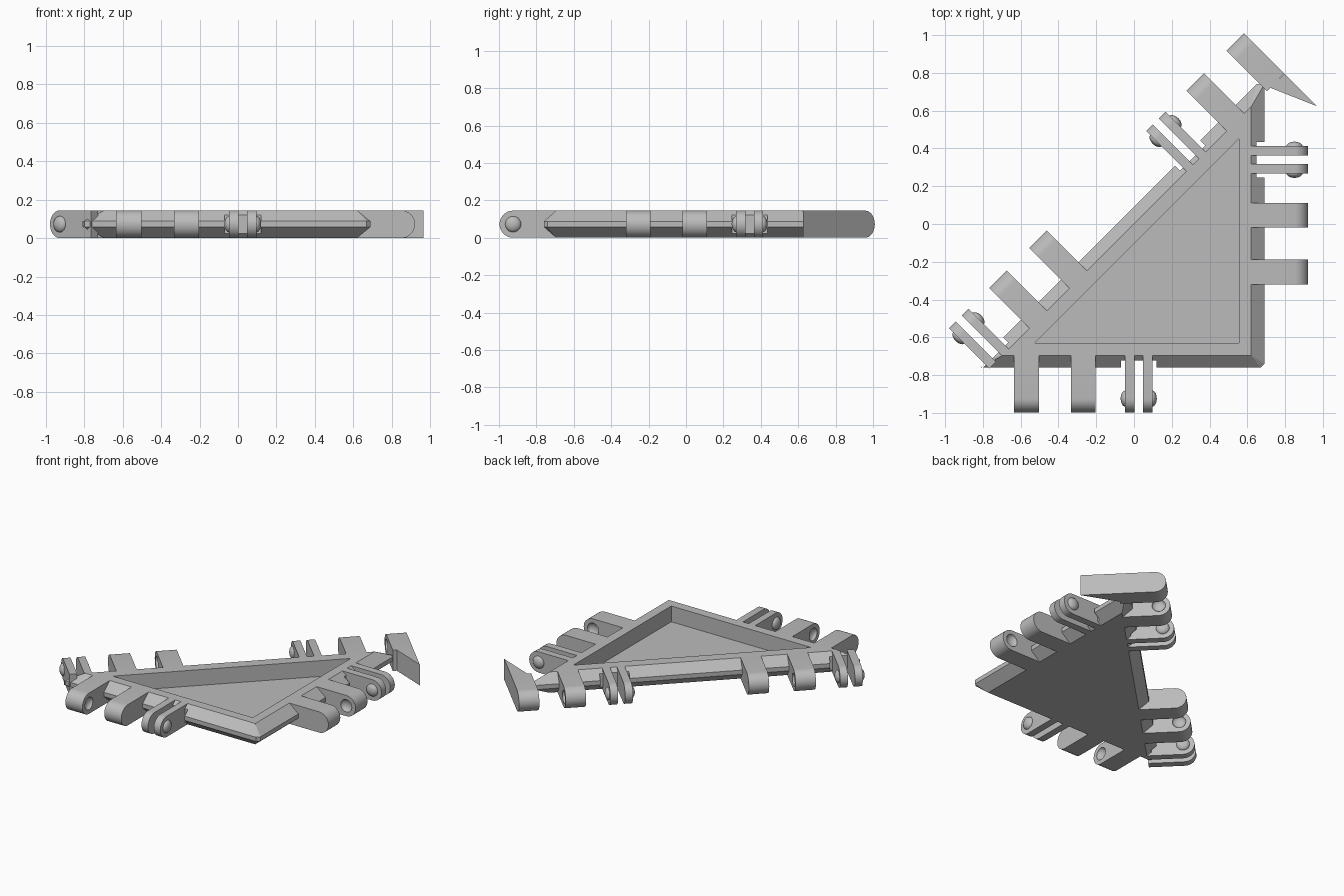
import bpy, bmesh
from math import pi, sin, cos, radians
from mathutils import Matrix, Vector

cube = bpy.data.objects.get("Cube")
if cube:
    bpy.data.objects.remove(cube, do_unlink=True)

H = 0.145          # tile thickness
R = H / 2          # knuckle tip radius
REACH = 0.302      # knuckle length past the rim
PIN = REACH - R    # hinge axis distance from the rim

grey = bpy.data.materials.new("plain_grey")
grey.use_nodes = True
grey.diffuse_color = (0.5, 0.5, 0.5, 1)
grey.node_tree.nodes["Principled BSDF"].inputs["Base Color"].default_value = (0.5, 0.5, 0.5, 1)


def finish(name, bm, matrix=Matrix()):
    bmesh.ops.recalc_face_normals(bm, faces=bm.faces)
    mesh = bpy.data.meshes.new(name)
    bm.to_mesh(mesh)
    bm.free()
    mesh.materials.append(grey)
    ob = bpy.data.objects.new(name, mesh)
    ob.matrix_world = matrix
    bpy.context.collection.objects.link(ob)
    return ob


def prism(name, points, shift, matrix=Matrix()):
    """Extrude a closed outline along a vector."""
    bm = bmesh.new()
    face = bm.faces.new([bm.verts.new(p) for p in points])
    new = bmesh.ops.extrude_face_region(bm, geom=[face])["geom"]
    bmesh.ops.translate(bm, vec=shift, verts=[v for v in new if isinstance(v, bmesh.types.BMVert)])
    return finish(name, bm, matrix)


def box(name, x0, x1, y0, y1, z0, z1, matrix):
    outline = [(x0, y0, z0), (x1, y0, z0), (x1, y1, z0), (x0, y1, z0)]
    return prism(name, outline, (0, 0, z1 - z0), matrix)


def button(name, x, matrix):
    """Flattened ball on the hinge axis."""
    bm = bmesh.new()
    local = Matrix.Translation((x, PIN, R)) @ Matrix.Rotation(pi / 2, 4, 'Y') @ Matrix.Diagonal((1, 1, 0.6, 1))
    bmesh.ops.create_uvsphere(bm, u_segments=24, v_segments=12, radius=0.043, matrix=local)
    return finish(name, bm, matrix)


def activate(ob):
    bpy.ops.object.select_all(action='DESELECT')
    ob.select_set(True)
    bpy.context.view_layer.objects.active = ob


def cut(ob, cutter):
    cutter.hide_render = True
    mod = ob.modifiers.new("cut", 'BOOLEAN')
    mod.operation = 'DIFFERENCE'
    mod.solver = 'EXACT'
    mod.object = cutter
    activate(ob)
    bpy.ops.object.modifier_apply(modifier=mod.name)
    bpy.data.objects.remove(cutter, do_unlink=True)


def smooth(ob):
    activate(ob)
    bpy.ops.object.shade_smooth_by_angle(angle=radians(30))


def tab(name, x, width, matrix):
    """Hinge tab with a fully rounded end, running outward along local y."""
    arc = [pi / 2 - pi * i / 16 for i in range(17)]
    outline = [(x - width / 2, PIN + R * cos(a), R + R * sin(a)) for a in arc]
    outline += [(x - width / 2, 0, 0), (x - width / 2, 0, H)]
    return prism(name, outline, (width, 0, 0), matrix)


# Tile body: triangular faces joined by a bevel to a wider middle band
bm = bmesh.new()
rim = [(0.62, -0.695), (0.62, 0.62), (-0.695, -0.695)]
band = [(0.67, -0.76), (0.69, -0.74), (0.69, 0.74), (0.65, 0.74), (-0.81, -0.72), (-0.81, -0.76)]
for outline, heights in ((rim, (0, H)), (band, (0.058, 0.088))):
    for z in heights:
        for x, y in outline:
            bm.verts.new((x, y, z))
bmesh.ops.convex_hull(bm, input=bm.verts)
bmesh.ops.dissolve_limit(bm, angle_limit=0.01, verts=bm.verts, edges=bm.edges)
body = finish("tile_body", bm)

# Recessed tray in the top
tray = [(0.555, -0.63, 0.035), (0.555, 0.45, 0.035), (-0.525, -0.63, 0.035)]
cut(body, prism("tray_cutter", tray, (0, 0, 0.3)))

# Hinge groups: side name, rim origin, direction, clip positions along the side
sides = [("front", (0, -0.695, 0), 180, [-0.025]),
         ("left", (0.62, 0, 0), -90, [-0.34]),
         ("long", (0, 0, 0), 45, [-1.01, 0.466])]
for side, origin, angle, clips in sides:
    frame = Matrix.Translation(origin) @ Matrix.Rotation(radians(angle), 4, 'Z')
    for n, s in enumerate(clips, 1):
        label = f"{side}_{n}"
        # Bevel notch around the clip
        cut(body, box("notch_cutter", s - 0.095, s + 0.095, 0.028, 0.2, -0.1, 0.3, frame))
        # Split clip with outward buttons
        for word, sign in (("a", -1), ("b", 1)):
            smooth(tab(f"clip_{label}_{word}", s + sign * 0.0475, 0.05, frame))
            smooth(button(f"clip_button_{label}_{word}", s + sign * 0.07, frame))
        # Solid knuckles with dimples on the facing sides
        for word, offset, sign in (("inner", 0.294, 1), ("outer", 0.594, -1)):
            x = s + offset
            knuckle = tab(f"knuckle_{label}_{word}", x, 0.131, frame)
            cut(knuckle, button("dimple_cutter", x + sign * 0.066, frame))
            smooth(knuckle)

# Pointed spur behind the overhanging knuckle
spur = [(1.02, 0, 0), (1.125, -0.242, 0), (1.125, 0, 0)]
prism("knuckle_spur", spur, (0, 0, H), Matrix.Rotation(radians(45), 4, 'Z'))
